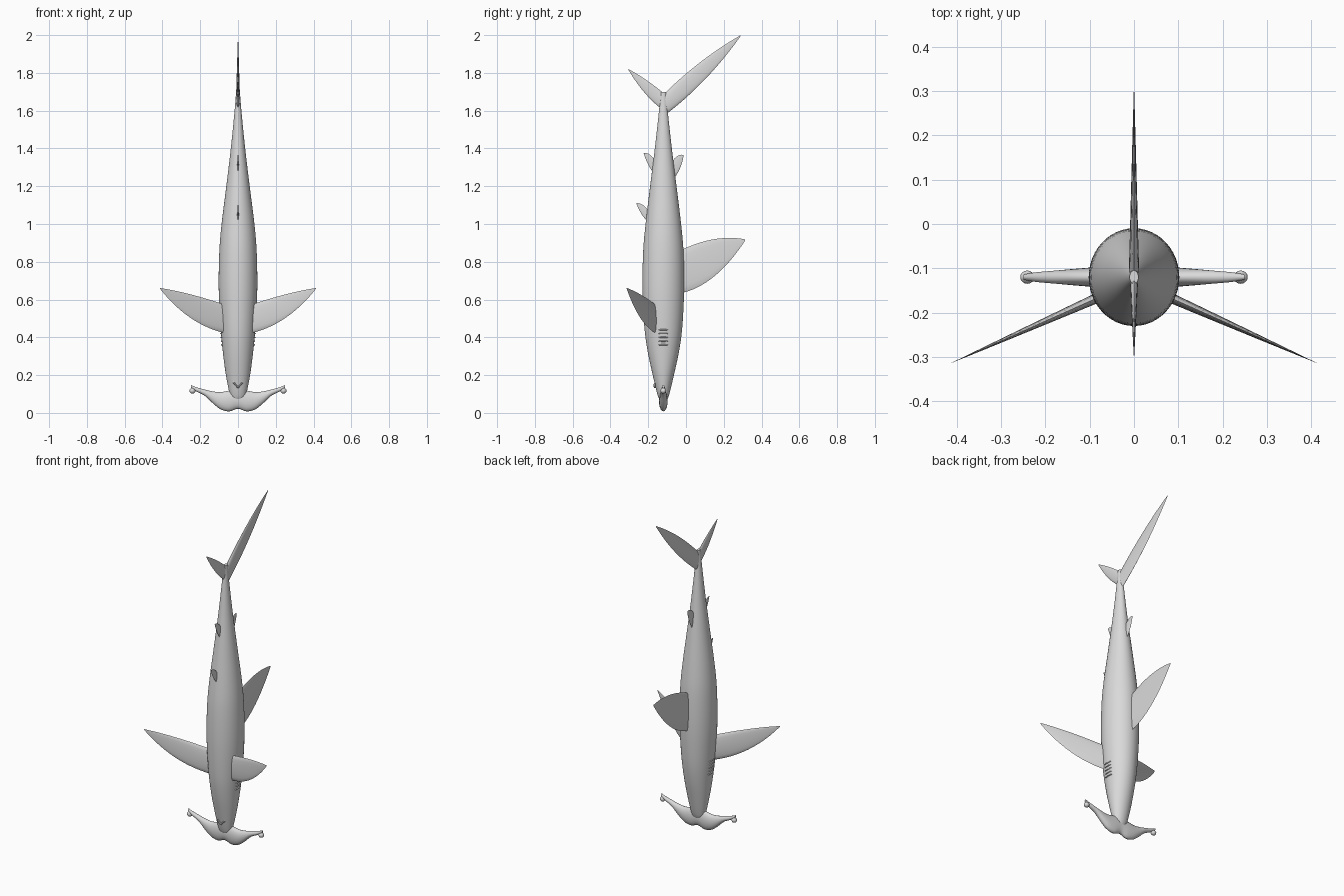
import bpy, bmesh
from math import sin, cos, pi, radians
from mathutils import Vector

cube = bpy.data.objects.get("Cube")
if cube:
    bpy.data.objects.remove(cube, do_unlink=True)

GREY = (0.7, 0.7, 0.7, 1)
skin = bpy.data.materials.new("grey skin")
skin.use_nodes = True
skin.diffuse_color = GREY
skin.node_tree.nodes["Principled BSDF"].inputs["Base Color"].default_value = GREY

AXIS_Y = -0.12  # depth of the body's centre line


def finish(name, bm, angle=40):
    bmesh.ops.recalc_face_normals(bm, faces=bm.faces)
    mesh = bpy.data.meshes.new(name)
    bm.to_mesh(mesh)
    bm.free()
    mesh.materials.append(skin)
    obj = bpy.data.objects.new(name, mesh)
    bpy.context.collection.objects.link(obj)
    bpy.ops.object.select_all(action="DESELECT")
    obj.select_set(True)
    bpy.context.view_layer.objects.active = obj
    bpy.ops.object.shade_smooth_by_angle(angle=radians(angle))
    return obj


def loft(name, rings):
    """Skin a list of closed rings and cap both ends."""
    bm = bmesh.new()
    loops = [[bm.verts.new(p) for p in ring] for ring in rings]
    n = len(loops[0])
    for a, b in zip(loops, loops[1:]):
        for i in range(n):
            j = (i + 1) % n
            bm.faces.new((a[i], a[j], b[j], b[i]))
    bm.faces.new(loops[0])
    bm.faces.new(loops[-1])
    return finish(name, bm)


def smooth_rows(rows, steps=4):
    """Resample rows of numbers along a smooth spline through them."""
    pts = [Vector(r) for r in rows]
    out = []
    for i in range(len(pts) - 1):
        p, q = pts[i], pts[i + 1]
        before, after = pts[max(i - 1, 0)], pts[min(i + 2, len(pts) - 1)]
        for k in range(steps):
            t = k / steps
            out.append(0.5 * (2 * p + (q - before) * t
                       + (2 * before - 5 * p + 4 * q - after) * t * t
                       + (3 * p - before - 3 * q + after) * t ** 3))
    return out + [pts[-1]]


def turn(n):
    return [2 * pi * i / n for i in range(n)]


# Body: height, half width, half depth
body_rows = [(.07, .033, .02), (.1, .044, .032), (.2, .064, .056), (.32, .08, .082),
             (.45, .092, .1), (.65, .102, .11), (.85, .099, .107), (1.0, .087, .094),
             (1.2, .062, .07), (1.4, .038, .045), (1.6, .018, .023), (1.7, .01, .015)]
loft("body", [[(w * cos(a), AXIS_Y + d * sin(a), z) for a in turn(48)]
              for z, w, d in smooth_rows(body_rows)])

# Hammer head: sideways position, lower edge, upper edge, half depth
half = [(0, .022, .12, .022), (.045, .008, .118, .023), (.09, .018, .11, .022),
        (.13, .048, .113, .019), (.175, .09, .123, .015), (.22, .113, .136, .011),
        (.25, .132, .148, .006)]
head_rows = [(-x, lo, hi, d) for x, lo, hi, d in half[:0:-1]] + half
loft("hammer_head", [[(x, AXIS_Y + d * cos(a), (lo + hi) / 2 + (hi - lo) / 2 * sin(a))
                      for a in turn(20)] for x, lo, hi, d in smooth_rows(head_rows)])


def ellipsoid(name, centre, size):
    bm = bmesh.new()
    bmesh.ops.create_uvsphere(bm, u_segments=16, v_segments=10, radius=1)
    bmesh.ops.scale(bm, vec=size, verts=bm.verts)
    bmesh.ops.translate(bm, vec=centre, verts=bm.verts)
    return finish(name, bm)


# Eyes and gill ridges on both sides
for side, label in ((1, "left"), (-1, "right")):
    ellipsoid(label + "_eye", (side * .241, AXIS_Y, .117), (.016, .015, .015))
    for k in range(5):
        z = .36 + .02 * k
        ellipsoid(f"{label}_gill_{k + 1}", (side * (.082 + .0015 * k), AXIS_Y, z),
                  (.008, .026, .004))


def bend(a, m, b, t):
    """Curve from a to b that passes through m halfway."""
    a, m, b = Vector(a), Vector(m), Vector(b)
    c = 2 * m - (a + b) / 2
    return a * (1 - t) ** 2 + c * 2 * t * (1 - t) + b * t * t


def fin(name, lower, upper, tip, thick, place, normal):
    """Lens-section fin between two curved edges that meet at the tip."""
    rings = []
    normal = Vector(normal).normalized()
    for k in range(13):
        t = k / 12 * 0.985
        lo, hi = bend(*lower, tip, t), bend(*upper, tip, t)
        ring = []
        for a in turn(16):
            u, z = lo.lerp(hi, .5 - .5 * cos(a))
            ring.append(place(u, z) + normal * thick * (1 - t) * sin(a))
        rings.append(ring)
    return loft(name, rings)


# Paired side fins
for side, label in ((1, "left"), (-1, "right")):
    fin(label + "_side_fin", [(.06, .42), (.25, .502)], [(.06, .57), (.25, .627)],
        (.417, .662), .012,
        lambda u, z: Vector((side * u, -.17 - .446 * (u - .09), z)), (side * .446, 1, 0))

# Fins on the centre plane: lower edge, upper edge, tip, half thickness
centre_fins = {
    "main_back_fin": ([(-.05, .63), (.14, .715)], [(-.05, .85), (.14, .918)], (.317, .918), .01),
    "small_back_fin": ([(-.085, 1.21), (-.034, 1.29)], [(-.09, 1.31), (-.048, 1.358)], (-.013, 1.364), .006),
    "rear_belly_fin": ([(-.145, 1.235), (-.192, 1.3)], [(-.145, 1.31), (-.188, 1.364)], (-.225, 1.376), .006),
    "front_belly_fin": ([(-.18, .99), (-.23, 1.045)], [(-.18, 1.04), (-.22, 1.095)], (-.263, 1.11), .006),
    "upper_tail_lobe": ([(-.12, 1.57), (.1, 1.765)], [(-.12, 1.685), (.08, 1.86)], (.295, 2.003), .012),
    "lower_tail_lobe": ([(-.11, 1.595), (-.215, 1.69)], [(-.11, 1.685), (-.21, 1.762)], (-.308, 1.822), .01),
}
for name, (lower, upper, tip, thick) in centre_fins.items():
    fin(name, lower, upper, tip, thick, lambda u, z: Vector((0, u, z)), (1, 0, 0))

# Mouth: a shallow chevron lip under the head
lip = [(-.036, -.148, .172), (-.018, -.164, .155), (0, -.165, .137),
       (.018, -.164, .155), (.036, -.148, .172)]
loft("mouth", [[(x, y + .006 * cos(a), z + .006 * sin(a)) for a in turn(8)]
               for x, y, z in smooth_rows(lip)])
